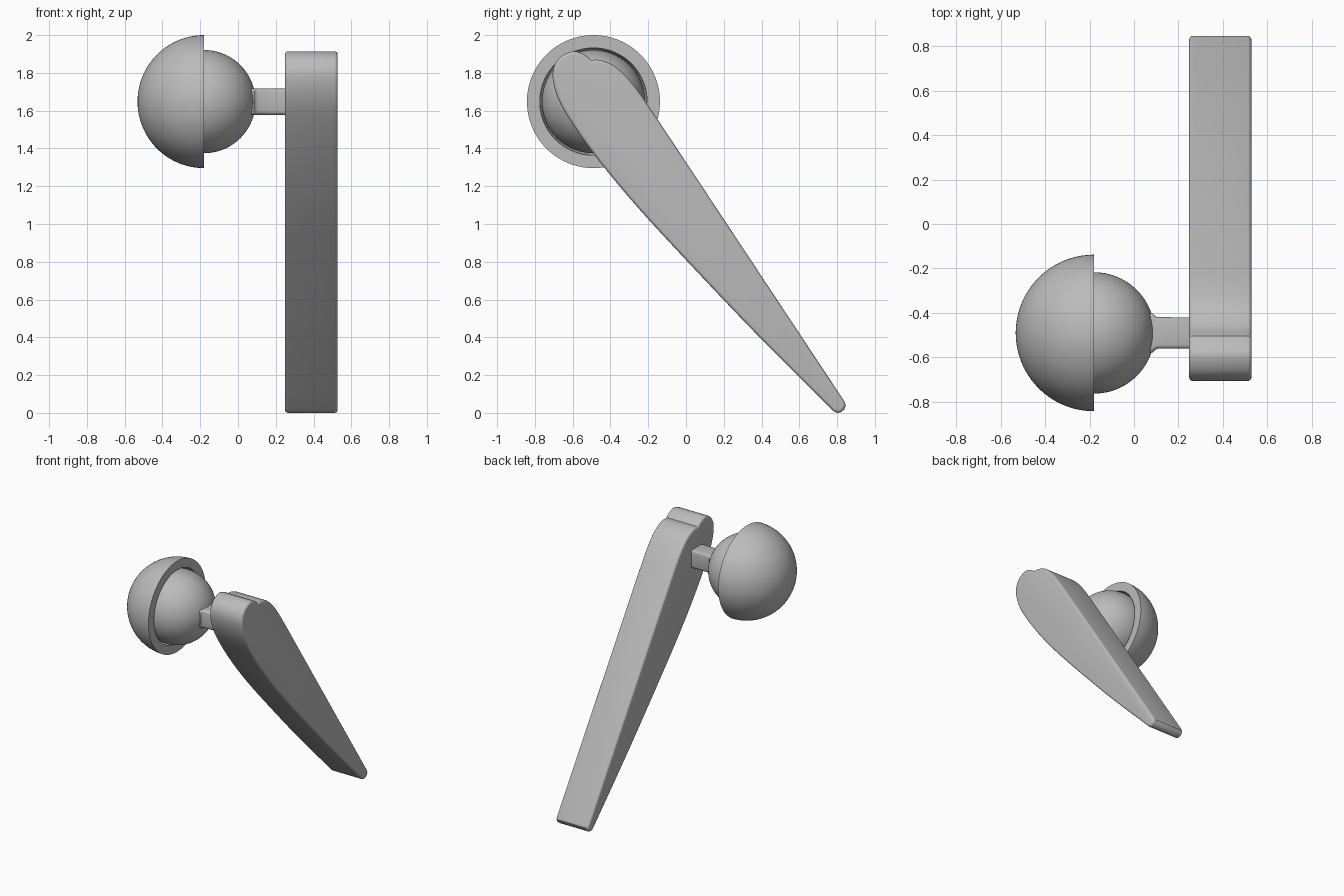
import bpy, bmesh, math
from mathutils import Vector

cube = bpy.data.objects.get("Cube")
if cube:
    bpy.data.objects.remove(cube, do_unlink=True)

grey = bpy.data.materials.new("plain grey")
grey.use_nodes = True
colour = (0.5, 0.5, 0.5, 1)
grey.diffuse_color = colour
grey.node_tree.nodes["Principled BSDF"].inputs["Base Color"].default_value = colour

JOINT = Vector((-0.18, -0.49, 1.648))  # centre of the ball and socket


def finish(name, bm, location=(0, 0, 0), angle=40):
    bmesh.ops.recalc_face_normals(bm, faces=bm.faces)
    mesh = bpy.data.meshes.new(name)
    bm.to_mesh(mesh)
    bm.free()
    mesh.materials.append(grey)
    obj = bpy.data.objects.new(name, mesh)
    obj.location = location
    bpy.context.collection.objects.link(obj)
    bpy.ops.object.select_all(action="DESELECT")
    obj.select_set(True)
    bpy.context.view_layer.objects.active = obj
    bpy.ops.object.shade_smooth_by_angle(angle=math.radians(angle))
    return obj


def revolve(name, profile, steps=96):
    """Spin (x, radius) points around the x axis."""
    bm = bmesh.new()
    verts = [bm.verts.new((x, 0, r)) for x, r in profile]
    edges = [bm.edges.new(pair) for pair in zip(verts, verts[1:])]
    bmesh.ops.spin(bm, geom=verts + edges, cent=(0, 0, 0), axis=(1, 0, 0),
                   angle=math.tau, steps=steps)
    bmesh.ops.remove_doubles(bm, verts=bm.verts, dist=0.0005)
    return finish(name, bm, JOINT)


def arc(radius, start, end, count=32):
    angles = [math.radians(start + (end - start) * i / count) for i in range(count + 1)]
    return [(radius * math.cos(a), radius * math.sin(a)) for a in angles]


# Hollow half-sphere socket and the ball inside it
revolve("socket_cup", arc(0.352, 180, 90) + arc(0.284, 90, 180))
revolve("ball", arc(0.273, 180, 0, 48))


def extrude(name, points, to_3d, depth):
    """Turn a flat outline into a prism."""
    bm = bmesh.new()
    face = bm.faces.new([bm.verts.new(to_3d(p)) for p in points])
    new = bmesh.ops.extrude_face_region(bm, geom=[face])["geom"]
    bmesh.ops.translate(bm, vec=depth, verts=[v for v in new if isinstance(v, bmesh.types.BMVert)])
    bmesh.ops.recalc_face_normals(bm, faces=bm.faces)
    return bm


# Square neck, flaring sideways where it meets the ball
half = [(0.055, 0.088), (0.085, 0.088), (0.093, 0.078), (0.105, 0.071), (0.27, 0.07)]
outline = half + [(x, -w) for x, w in reversed(half)]
neck = extrude("neck", outline, lambda p: (p[0], JOINT.y + p[1], JOINT.z - 0.07), (0, 0, 0.14))
long_edges = [e for e in neck.edges if abs(e.verts[0].co.z - e.verts[1].co.z) < 0.01]
bmesh.ops.bevel(neck, geom=long_edges, offset=0.018, segments=3, profile=0.5, affect="EDGES")
finish("neck", neck)


def smooth_path(points, steps=5):
    """Catmull-Rom curve through the points."""
    pts = [Vector(p) for p in points]
    pts = [2 * pts[0] - pts[1]] + pts + [2 * pts[-1] - pts[-2]]
    path = []
    for a, b, c, d in zip(pts, pts[1:], pts[2:], pts[3:]):
        for i in range(steps):
            t = i / steps
            path.append(0.5 * (2 * b + (c - a) * t + (2 * a - 5 * b + 4 * c - d) * t * t
                               + (3 * b - a - 3 * c + d) * t ** 3))
    return path + [pts[-2]]


# Tapered arm: raised front lip, small notch, then the long straight back
lip = smooth_path([(0.775, 0.015), (0.39, 0.4), (0.07, 0.735), (-0.246, 1.077),
                   (-0.457, 1.33), (-0.616, 1.553), (-0.685, 1.685), (-0.706, 1.80),
                   (-0.672, 1.878), (-0.6, 1.914), (-0.545, 1.9), (-0.512, 1.878)])
crown = smooth_path([(-0.504, 1.868), (-0.457, 1.868), (-0.39, 1.843),
                     (-0.325, 1.79), (-0.25, 1.7), (-0.156, 1.563)])
tip = [(0.838, 0.062), (0.846, 0.04), (0.838, 0.018), (0.82, 0.004), (0.803, 0.0), (0.787, 0.005)]
arm = extrude("arm", lip + crown + tip, lambda p: (0.248, p[0], p[1]), (0.28, 0, 0))


def rim_edges(is_front):
    def front(e):
        mid = (e.verts[0].co + e.verts[1].co) / 2
        return mid.z < 1.58 - 1.53 * (mid.y + 0.29) or mid.y < -0.52
    return [e for e in arm.edges if abs(e.verts[0].co.x - e.verts[1].co.x) < 0.001
            and front(e) == is_front]


# Soft edges all round
rim = rim_edges(True) + rim_edges(False)
bmesh.ops.bevel(arm, geom=rim, offset=0.022, segments=4, profile=0.5, affect="EDGES",
                clamp_overlap=True)
finish("arm", arm, angle=35)
